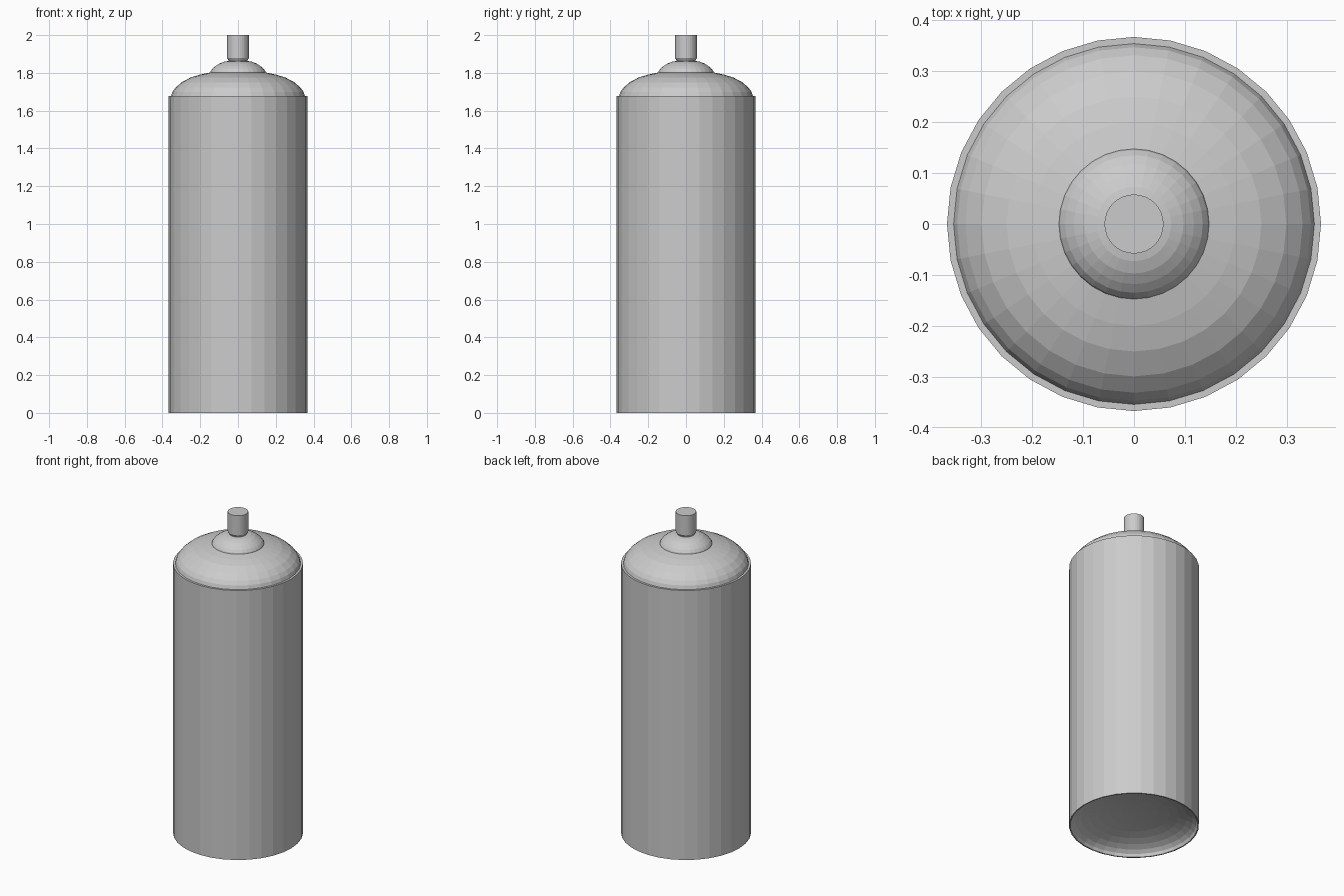
import bpy, bmesh
from math import sin, cos, pi

if "Cube" in bpy.data.objects:
    bpy.data.objects.remove(bpy.data.objects["Cube"])


def lathe(name, profile, sides=32):
    """Revolve an (r, z) profile about z; ends with r > 0 are capped."""
    bm = bmesh.new()
    rings = []
    for r, z in profile:
        if r == 0:
            rings.append([bm.verts.new((0, 0, z))] * sides)
        else:
            rings.append([bm.verts.new((r * cos(2 * pi * i / sides), r * sin(2 * pi * i / sides), z))
                          for i in range(sides)])
    for a, b in zip(rings, rings[1:]):
        for i in range(sides):
            j = (i + 1) % sides
            bm.faces.new(list(dict.fromkeys((a[i], a[j], b[j], b[i]))))
    for (r, z), ring in ((profile[0], rings[0]), (profile[-1], rings[-1])):
        if r > 0:
            bm.faces.new(ring)
    bmesh.ops.recalc_face_normals(bm, faces=bm.faces)
    mesh = bpy.data.meshes.new(name)
    bm.to_mesh(mesh)
    bm.free()
    obj = bpy.data.objects.new(name, mesh)
    bpy.context.collection.objects.link(obj)
    return obj


# Can body: concave base, straight wall, rim, domed shoulder
steps = 8
base = [(0.36 * sin(pi / 2 * k / steps), 0.09 * cos(pi / 2 * k / steps)) for k in range(steps + 1)]
base[0] = (0, 0.09)
shoulder = [(0.367, 1.678), (0.354, 1.678), (0.347, 1.7), (0.331, 1.722), (0.299, 1.75),
            (0.25, 1.776), (0.2, 1.791), (0.148, 1.802)]
lathe("can_body", base + [(0.367, 0)] + shoulder)

# Valve cup on top of the shoulder
lathe("valve_cup", [(0.148, 1.8), (0.145, 1.809), (0.135, 1.823), (0.118, 1.837),
                    (0.097, 1.85), (0.073, 1.859), (0.045, 1.864)])

# Spray nozzle with tapered foot
lathe("spray_nozzle", [(0.048, 1.855), (0.05, 1.866), (0.058, 1.878), (0.058, 2.0)])
